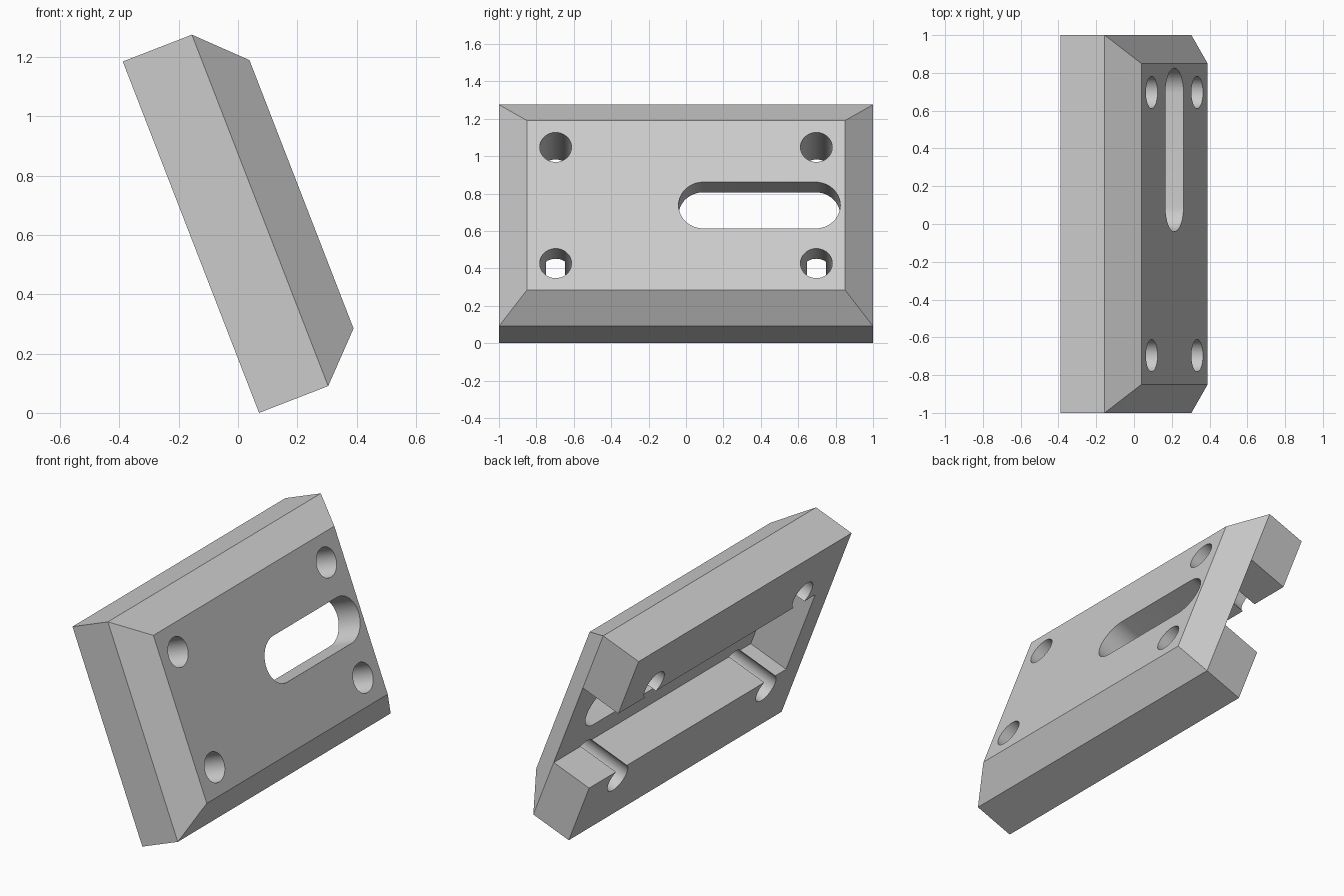
import bpy, bmesh, math

if "Cube" in bpy.data.objects:
    bpy.data.objects.remove(bpy.data.objects["Cube"], do_unlink=True)

LENGTH, HEIGHT = 2.0, 1.271      # plate outline
THICK, CHAMFER = 0.40, 0.15
MID = HEIGHT / 2
STEP = THICK - CHAMFER

grey = bpy.data.materials.new("plain grey")
grey.use_nodes = True
grey.diffuse_color = (0.6, 0.6, 0.6, 1)
grey.node_tree.nodes["Principled BSDF"].inputs["Base Color"].default_value = (0.6, 0.6, 0.6, 1)


def loft(name, sections):
    """Closed solid through matching outlines, each given as (x, [(y, z), ...])."""
    bm = bmesh.new()
    rings = [[bm.verts.new((x, y, z)) for y, z in pts] for x, pts in sections]
    for a, b in zip(rings, rings[1:]):
        for i in range(len(a)):
            j = (i + 1) % len(a)
            bm.faces.new((a[i], a[j], b[j], b[i]))
    bm.faces.new(rings[0])
    bm.faces.new(rings[-1])
    bmesh.ops.recalc_face_normals(bm, faces=bm.faces)
    mesh = bpy.data.meshes.new(name)
    bm.to_mesh(mesh)
    bm.free()
    mesh.materials.append(grey)
    ob = bpy.data.objects.new(name, mesh)
    bpy.context.collection.objects.link(ob)
    return ob


def rect(y0, y1, z0, z1):
    return [(y0, z0), (y1, z0), (y1, z1), (y0, z1)]


def stadium(y0, y1, z, r, n=24):
    """Rounded slot outline; a circle when y0 equals y1."""
    pts = []
    for cy, start in ((y1, -math.pi / 2), (y0, math.pi / 2)):
        steps = n + 1 if y0 != y1 else n
        for i in range(steps):
            a = start + math.pi * i / n
            pts.append((cy + r * math.cos(a), z + r * math.sin(a)))
    return pts


def cut(target, outline, x0, x1):
    cutter = loft("cutter", [(x0, outline), (x1, outline)])
    cutter.hide_render = True
    mod = target.modifiers.new("cut", 'BOOLEAN')
    mod.operation = 'DIFFERENCE'
    mod.solver = 'EXACT'
    mod.object = cutter
    bpy.context.view_layer.objects.active = target
    bpy.ops.object.modifier_apply(modifier=mod.name)
    bpy.data.objects.remove(cutter, do_unlink=True)


# Plate with a chamfered front
outer = rect(-LENGTH / 2, LENGTH / 2, 0, HEIGHT)
inner = rect(-LENGTH / 2 + CHAMFER, LENGTH / 2 - CHAMFER, CHAMFER, HEIGHT - CHAMFER)
plate = loft("mounting_plate", [(0, outer), (STEP, outer), (THICK, inner)])

# Channel in the rear, open at one end
cut(plate, rect(-0.85, 1.2, MID - 0.265, MID + 0.265), -0.2, STEP - 0.001)

# Long slot through the front
cut(plate, stadium(0.093, 0.692, MID, 0.133), -0.2, 0.6)

# Four corner holes
for y in (-0.697, 0.697):
    for dz in (-0.333, 0.333):
        cut(plate, stadium(y, y, MID + dz, 0.085), -0.2, 0.6)

# Shade and lean the plate back
bpy.ops.object.select_all(action='DESELECT')
plate.select_set(True)
bpy.context.view_layer.objects.active = plate
bpy.ops.object.shade_smooth_by_angle(angle=math.radians(30))
plate.rotation_euler = (0, math.radians(-21.2), 0)
plate.location = (0.071, 0, 0)
